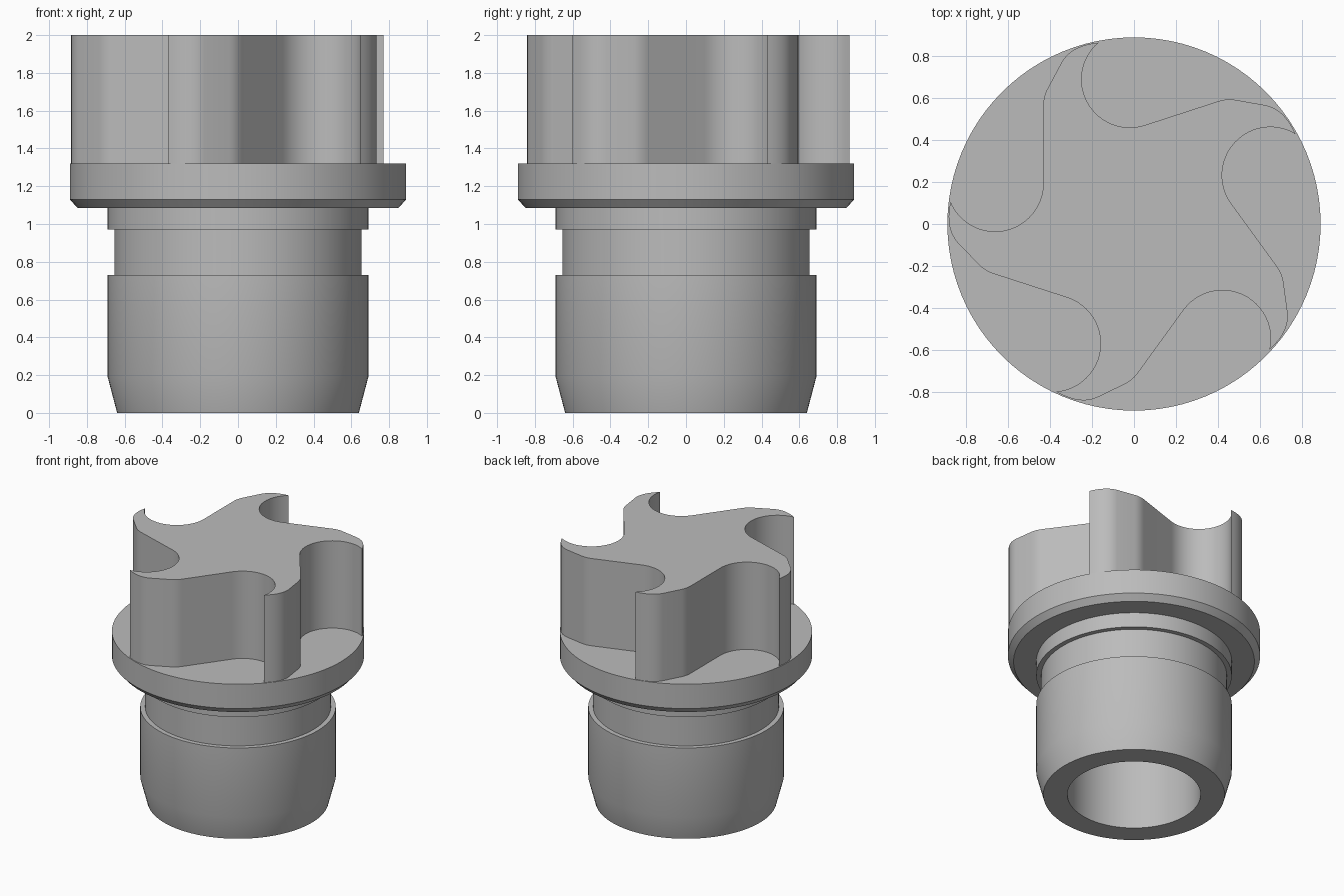
import bpy, bmesh
from math import cos, sin, radians, pi
from mathutils import Vector, Matrix

cube = bpy.data.objects.get("Cube")
if cube:
    bpy.data.objects.remove(cube)

# One plain grey for the whole part
GREY = (0.5, 0.5, 0.5, 1)
grey = bpy.data.materials.new("plain grey")
grey.use_nodes = True
grey.diffuse_color = GREY
grey.node_tree.nodes["Principled BSDF"].inputs["Base Color"].default_value = GREY


def finish(name, bm):
    """Turn a bmesh into a smooth object with sharp edges kept."""
    bmesh.ops.remove_doubles(bm, verts=bm.verts, dist=1e-5)
    bmesh.ops.recalc_face_normals(bm, faces=bm.faces)
    mesh = bpy.data.meshes.new(name)
    bm.to_mesh(mesh)
    bm.free()
    mesh.materials.append(grey)
    obj = bpy.data.objects.new(name, mesh)
    bpy.context.collection.objects.link(obj)
    bpy.ops.object.select_all(action='DESELECT')
    obj.select_set(True)
    bpy.context.view_layer.objects.active = obj
    bpy.ops.object.shade_smooth_by_angle(angle=radians(30))
    return obj


def lathe(name, profile, steps=96):
    bm = bmesh.new()
    verts = [bm.verts.new((r, 0, z)) for r, z in profile]
    edges = [bm.edges.new(pair) for pair in zip(verts, verts[1:])]
    bmesh.ops.spin(bm, geom=verts + edges, cent=(0, 0, 0), axis=(0, 0, 1),
                   angle=2 * pi, steps=steps, use_duplicate=False)
    return finish(name, bm)


def bend(a, control, b, n):
    """Points of a rounded corner from a to b."""
    a, control, b = Vector(a), Vector(control), Vector(b)
    return [a.lerp(control, i / n).lerp(control.lerp(b, i / n), i / n)
            for i in range(n + 1)]


# Hollow plug body: bore, tapered foot, seal groove and chamfered flange
lathe("plug_body", [
    (0, 1.08), (0.47, 1.08), (0.47, 0), (0.64, 0), (0.69, 0.19),
    (0.69, 0.73), (0.655, 0.73), (0.655, 0.97), (0.69, 0.97),
    (0.69, 1.085), (0.85, 1.085), (0.89, 1.13), (0.89, 1.32), (0, 1.32)])

# One fifth of the grip outline: round notch, straight flank, hooked tip
ARMS = 5
centre, radius = Vector((-0.02, 0.69)), 0.23
start, end, count = radians(130.6), radians(288), 24
notch = []
for i in range(count + 1):
    t = start + (end - start) * i / count
    notch.append(centre + radius * Vector((cos(t), sin(t))))
turn = Matrix.Rotation(-2 * pi / ARMS, 2)
shoulder = bend((0.40, 0.585), (0.445, 0.60), (0.49, 0.591), 6)
hook = bend((0.63, 0.566), (0.72, 0.545), turn @ notch[0], 10)[:-1]
outline = notch + shoulder + hook

# Five-armed swirl grip
bm = bmesh.new()
ring = []
for k in range(ARMS):
    rot = Matrix.Rotation(-2 * pi * k / ARMS, 2)
    ring += [bm.verts.new((*(rot @ p), 1.32)) for p in outline]
base = bm.faces.new(ring)
top = bmesh.ops.extrude_face_region(bm, geom=[base], use_keep_orig=True)
bmesh.ops.translate(bm, vec=(0, 0, 0.68),
                    verts=[v for v in top["geom"] if isinstance(v, bmesh.types.BMVert)])
bmesh.ops.delete(bm, geom=[base], context='FACES_ONLY')
finish("swirl_grip", bm)
